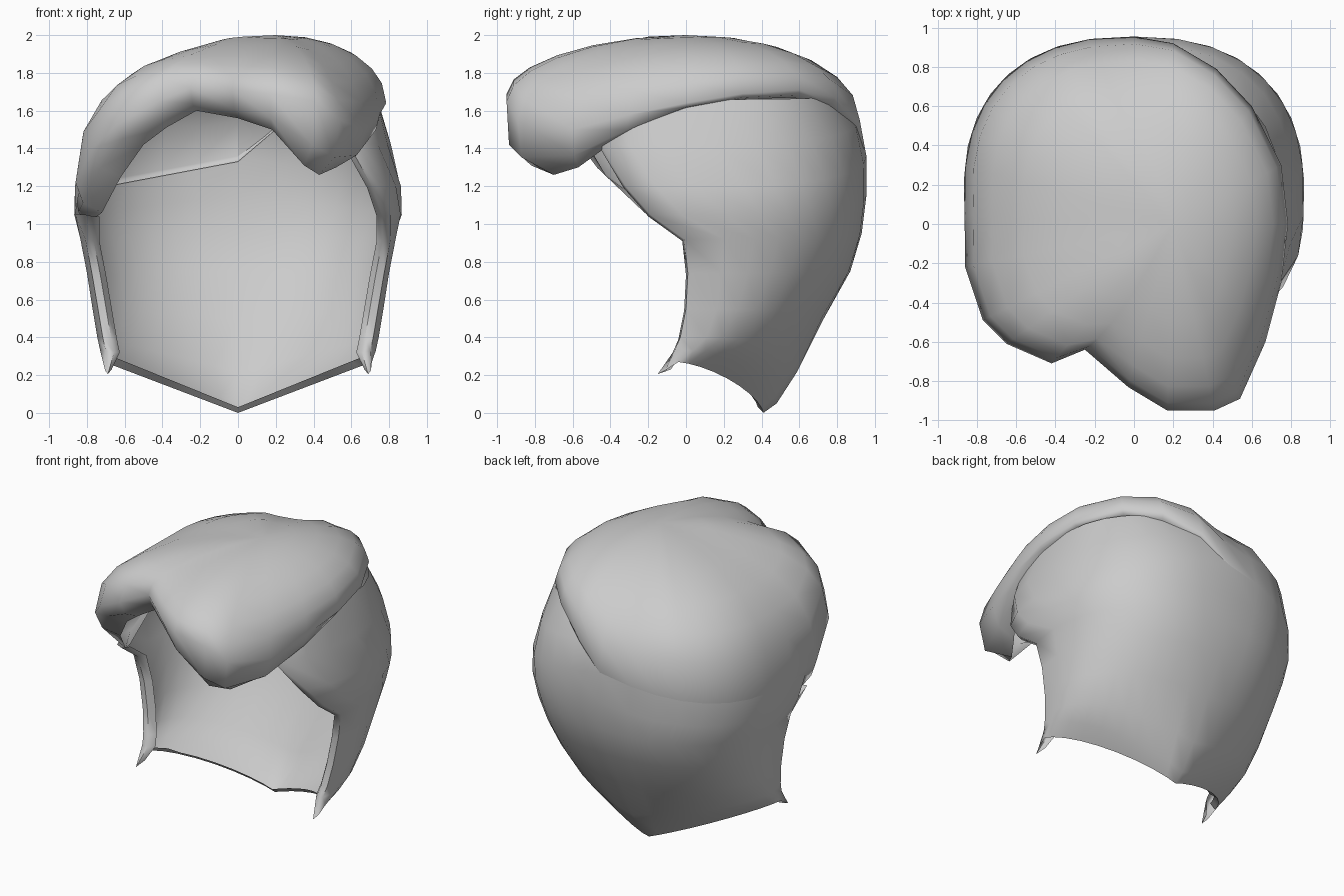
import bpy, math
from mathutils import Vector

if "Cube" in bpy.data.objects:
    bpy.data.objects.remove(bpy.data.objects["Cube"])


def make_object(name, rows, closed, cap=None, skip=None):
    """Skin a list of equally long point rows; optional pole point on row 0."""
    n = len(rows[0])
    verts = [p for r in rows for p in r]
    faces = []
    for i in range(len(rows) - 1):
        for j in range(n if closed else n - 1):
            k = (j + 1) % n
            f = (i * n + j, i * n + k, (i + 1) * n + k, (i + 1) * n + j)
            if not (skip and skip(i, sum((verts[v] for v in f), Vector()) / 4)):
                faces.append(f)
    if cap:
        verts.append(cap)
        faces += [(len(verts) - 1, (j + 1) % n, j) for j in range(n)]
    used = sorted({v for f in faces for v in f})
    index = {v: i for i, v in enumerate(used)}
    mesh = bpy.data.meshes.new(name)
    mesh.from_pydata([tuple(verts[v]) for v in used], [],
                     [[index[v] for v in f] for f in faces])
    mesh.update()
    ob = bpy.data.objects.new(name, mesh)
    bpy.context.collection.objects.link(ob)
    bpy.context.view_layer.objects.active = ob
    bpy.ops.object.select_all(action='DESELECT')
    ob.select_set(True)
    bpy.ops.object.mode_set(mode='EDIT')
    bpy.ops.mesh.select_all(action='SELECT')
    bpy.ops.mesh.normals_make_consistent(inside=False)
    bpy.ops.object.mode_set(mode='OBJECT')
    bpy.ops.object.shade_smooth_by_angle(angle=math.radians(65))
    return ob


# Back and sides: U-shaped rows (back z, back y, edge z, edge y, half width)
ROWS = [(0.00, .41, .27, -.10, .71), (0.05, .48, .33, -.07, .73),
        (0.22, .59, .40, -.04, .745), (0.50, .73, .55, -.01, .77),
        (0.75, .87, .74, 0.00, .80), (0.95, .93, .92, -.02, .835),
        (1.15, .955, 1.05, -.20, .868), (1.36, .955, 1.20, -.33, .865),
        (1.55, .915, 1.42, -.46, .81), (1.68, .80, 1.66, -.40, .74)]
FRONT = 0.9


def side_row(i):
    zb, yb, ze, ye, w = ROWS[i]
    yc = (-.05, .03, .1)[i] if i < 3 else .15
    n = (1.5, 1.75, 2.0, 2.15, 2.25)[i] if i < 5 else 2.4
    end = math.pi / 2 + math.asin(min(1, ((yc - ye) / FRONT) ** (n / 2)))
    half = []
    for c in range(11):
        a = end * c / 10
        s, co = math.sin(a), math.cos(a)
        x = w * s ** (2 / n)
        r = abs(co) ** (2 / n)
        y = yc + (yb - yc) * r if co > 0 else yc - FRONT * r
        k = (x / w) if co > 0 else 1
        half.append(Vector((x, y, zb + (ze - zb) * k)))
    # rolled front edge
    e = half[-1].copy()
    half[-1] += Vector((-.02, .01, 0))
    half.append(e + Vector((-.065, .0, -.01)))
    half.append(e + Vector((-.095, .05, -.01)))
    if i == 0:  # pointed sideburn tip
        for v, d in zip(half[-3:], ((.02, -.02, -.045), (.05, -.05, -.055), (.06, -.03, -.03))):
            v += Vector(d)
    return [Vector((-v.x, v.y, v.z)) for v in reversed(half[1:])] + half


def under_fringe(i, c):
    """Faces replaced by the swept top on the left side and crown."""
    return (i >= 7 and c.x < 0) or (i == 6 and c.x < 0 and c.y < -.08)


rows = [side_row(i) for i in range(len(ROWS))]
make_object("hair_back_and_sides", rows, False, skip=under_fringe)

# Thin turned-in lip along the lower hem
hem = rows[0][3:-3]
lip = [Vector((v.x * .94, v.y - .03 * (v.y > .1), v.z + .03)) for v in hem]
make_object("hem_lip", [lip, [v.copy() for v in hem]], False)

# Swept top and fringe: widest outline, then the rolled lower rim, from the left temple round
OUTER = [(-.86, -.22, 1.22), (-.77, -.49, 1.40), (-.65, -.61, 1.52),
         (-.42, -.71, 1.65), (-.25, -.64, 1.72), (-.03, -.83, 1.71), (.17, -.95, 1.69),
         (.41, -.95, 1.65), (.54, -.89, 1.55), (.67, -.60, 1.50), (.75, -.30, 1.58),
         (.785, .0, 1.64), (.75, .30, 1.69), (.60, .60, 1.71), (.42, .79, 1.67),
         (.2, .92, 1.55)]
RIM = [(-.72, -.22, 1.06), (-.62, -.42, 1.25), (-.50, -.52, 1.42),
       (-.38, -.57, 1.51), (-.22, -.54, 1.60), (.0, -.68, 1.56), (.18, -.78, 1.50),
       (.35, -.82, 1.31), (.43, -.70, 1.26), (.52, -.57, 1.30), (.68, -.35, 1.46),
       (.72, .0, 1.61), (.68, .30, 1.66), (.54, .57, 1.67), (.38, .72, 1.62),
       (.2, .87, 1.50)]
OUTER = [Vector(p) for p in OUTER]
RIM = [Vector(p) for p in RIM]
NOTCH = 4
# the back and left of the top meet the side shell exactly
mid = len(rows[7]) // 2
for c in range(9):
    p = rows[7][mid - c]
    OUTER.append(p.copy())
    RIM.append(Vector((p.x * .98, p.y * .98, p.z - .03)))
RIM[-1] = Vector((-.80, -.06, 1.0))
CROWN = Vector((.2, .0, 2.0))


def dome_ring(s):
    ring = []
    for j, o in enumerate(OUTER):
        n = 2.3 if o.x < -.3 else 1.85 if 5 <= j <= 8 else 2.05
        if j == NOTCH:  # notch fades out toward the crown
            o = ((OUTER[j - 1] + OUTER[j + 1]) / 2).lerp(o, s ** 2)
        p = CROWN.lerp(o, s)
        p.z = CROWN.z + (o.z - CROWN.z) * (1 - (1 - s ** n) ** (1 / n))
        p.z -= max(0, min(1, -p.x / .2)) * .025 * math.sin(math.pi * s)
        ring.append(p)
    return ring


rings = [dome_ring(s) for s in (.28, .52, .72, .87, .96, 1)]
roll = []
for j, (o, r) in enumerate(zip(OUTER, RIM)):
    d = o - r
    m = o.lerp(r, .5)
    m.x += d.x * .22
    m.y += d.y * (.4 if 6 <= j <= 8 else .22)
    m.z -= d.z * .18
    roll.append(m)
rings += [roll, RIM]
make_object("swept_fringe", rings, True, CROWN)
